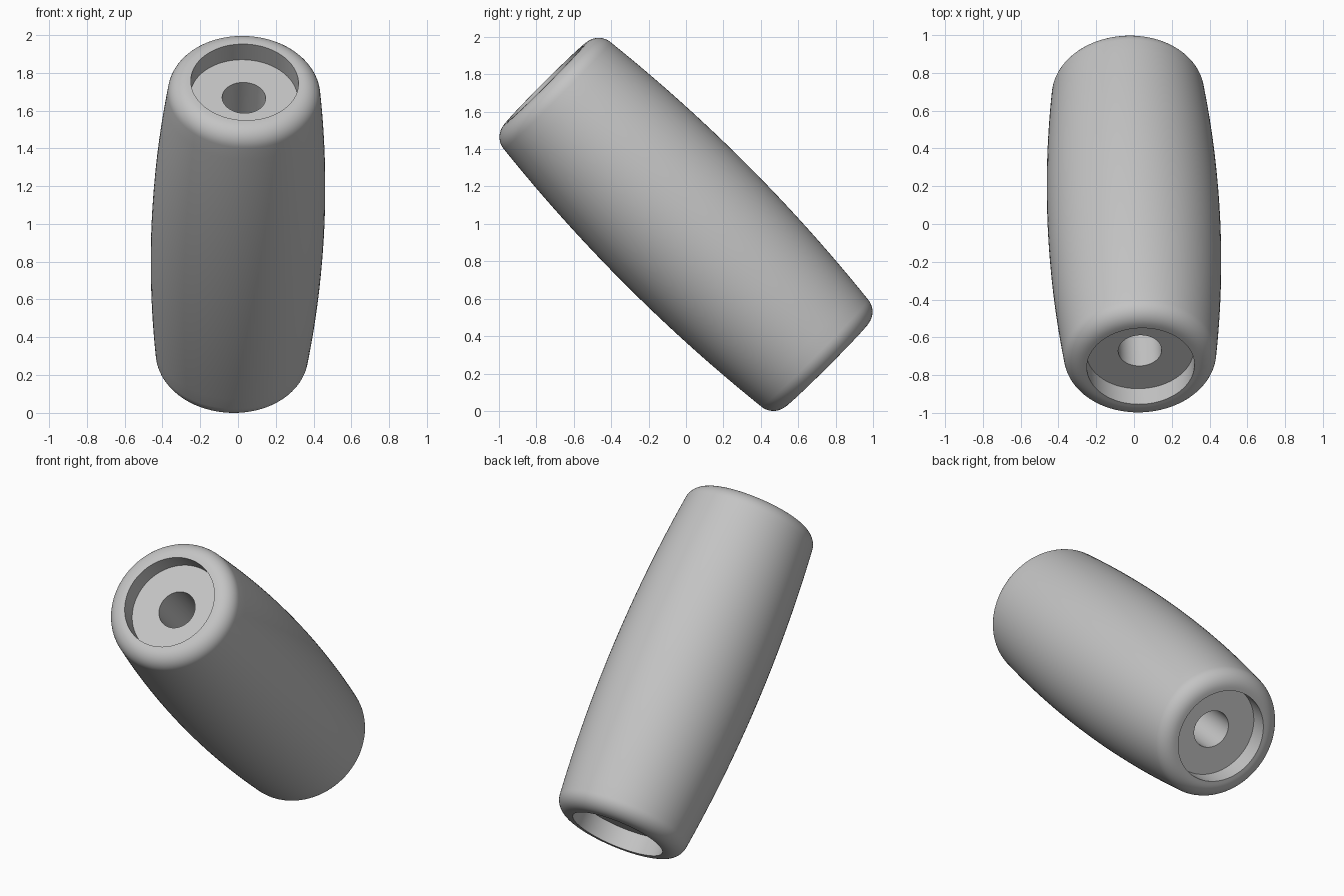
import bpy, bmesh
from math import sin, cos, pi, radians
from mathutils import Vector

# Remove the default cube
cube = bpy.data.objects.get("Cube")
if cube:
    bpy.data.objects.remove(cube, do_unlink=True)

SEGMENTS = 96
HALF_LENGTH = 1.065
BULGE, END_RADIUS = 0.457, 0.404     # barrel radius at middle and at fillet start
FILLET, FILLET_START = 0.1, radians(6)
BORE, RECESS, RECESS_DEPTH = 0.115, 0.285, 0.117

# Grey material
grey = bpy.data.materials.new("light grey")
grey.use_nodes = True
colour = (0.55, 0.55, 0.55, 1)
grey.diffuse_color = colour
grey.node_tree.nodes["Principled BSDF"].inputs["Base Color"].default_value = colour

# Upper half of the profile as (radius, height): barrel, fillet, recess, bore
fillet_r = END_RADIUS - FILLET * cos(FILLET_START)
fillet_z = HALF_LENGTH - FILLET
barrel_end = fillet_z + FILLET * sin(FILLET_START)
half = []
for i in range(1, 13):
    t = i / 12
    half.append((BULGE - (BULGE - END_RADIUS) * t * t, barrel_end * t))
for i in range(1, 11):
    a = FILLET_START + (pi / 2 - FILLET_START) * i / 10
    half.append((fillet_r + FILLET * cos(a), fillet_z + FILLET * sin(a)))
floor_z = HALF_LENGTH - RECESS_DEPTH
half += [(RECESS, HALF_LENGTH), (RECESS, floor_z), (BORE, floor_z)]

# Mirror the half profile into one closed outline
profile = [(BULGE, 0)] + half + [(r, -z) for r, z in reversed(half)]

# Revolve the outline around the grip's axis
bm = bmesh.new()
rings = []
for s in range(SEGMENTS):
    a = 2 * pi * s / SEGMENTS
    rings.append([bm.verts.new((r * cos(a), r * sin(a), z)) for r, z in profile])
count = len(profile)
for s in range(SEGMENTS):
    here, after = rings[s], rings[(s + 1) % SEGMENTS]
    for i in range(count):
        j = (i + 1) % count
        bm.faces.new((here[i], after[i], after[j], here[j]))
bmesh.ops.recalc_face_normals(bm, faces=bm.faces)

# Lean the grip forward and raise it onto the ground
axis = Vector((0.033, -0.707, 0.707))
bmesh.ops.rotate(bm, verts=bm.verts, matrix=axis.to_track_quat('Z', 'Y').to_matrix())
bmesh.ops.translate(bm, verts=bm.verts, vec=(0, 0, -min(v.co.z for v in bm.verts)))

mesh = bpy.data.meshes.new("barrel_grip")
bm.to_mesh(mesh)
bm.free()
mesh.materials.append(grey)
grip = bpy.data.objects.new("barrel_grip", mesh)
bpy.context.collection.objects.link(grip)
bpy.context.view_layer.objects.active = grip
grip.select_set(True)
bpy.ops.object.shade_smooth_by_angle(angle=radians(30))
